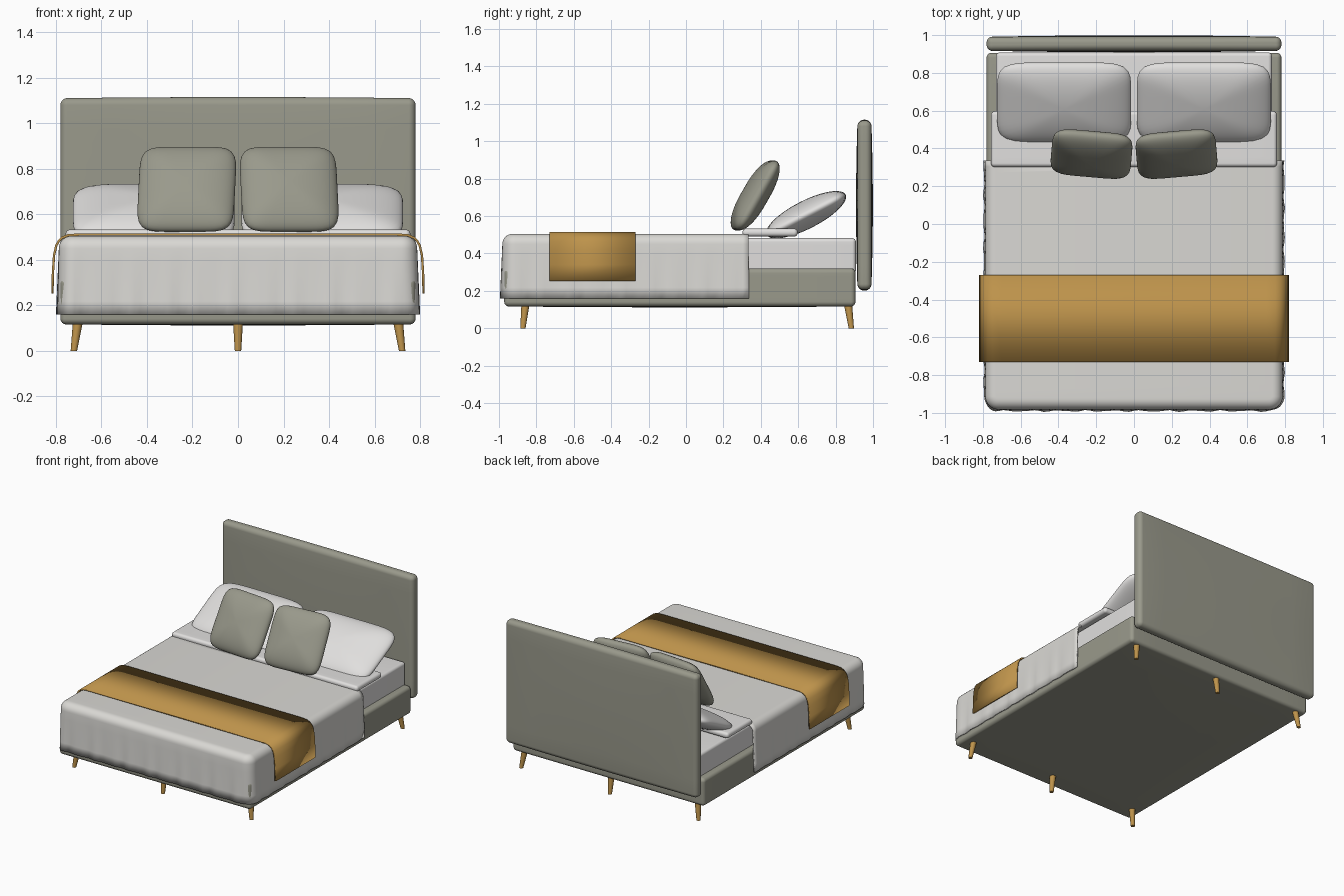
import bpy, bmesh, math
from mathutils import Matrix, Vector

if "Cube" in bpy.data.objects:
    bpy.data.objects.remove(bpy.data.objects["Cube"])


def material(name, rgb):
    m = bpy.data.materials.new(name)
    m.diffuse_color = (*rgb, 1)
    m.use_nodes = True
    m.node_tree.nodes["Principled BSDF"].inputs["Base Color"].default_value = m.diffuse_color
    return m


GREY = material("sage grey fabric", (0.32, 0.32, 0.26))
LINEN = material("warm white linen", (0.70, 0.69, 0.66))
WHITE = material("soft white cotton", (0.75, 0.74, 0.73))
OCHRE = material("ochre", (0.51, 0.29, 0.07))


def finish(name, bm, mat, matrix=None, angle=40, recalc=True):
    if recalc:
        bmesh.ops.recalc_face_normals(bm, faces=bm.faces)
    me = bpy.data.meshes.new(name)
    bm.to_mesh(me)
    bm.free()
    me.materials.append(mat)
    ob = bpy.data.objects.new(name, me)
    bpy.context.collection.objects.link(ob)
    if matrix is not None:
        ob.matrix_world = matrix
    bpy.ops.object.select_all(action='DESELECT')
    ob.select_set(True)
    bpy.context.view_layer.objects.active = ob
    bpy.ops.object.shade_smooth_by_angle(angle=math.radians(angle))
    return ob


def soft_box(name, lo, hi, r, mat, puff=(0, 0, 0)):
    """Rounded box whose faces can bulge outward."""
    half = [(b - a) / 2 for a, b in zip(lo, hi)]
    mid = Vector([(b + a) / 2 for a, b in zip(lo, hi)])
    bm = bmesh.new()
    bmesh.ops.create_cube(bm, size=2)
    bmesh.ops.subdivide_edges(bm, edges=bm.edges[:], cuts=15, use_grid_fill=True)

    def spread(t, h):
        # outer steps fall in the rounded rim, the rest spread evenly
        a, k = abs(t), 0.5
        v = a / k * (h - r) if a <= k else h - r + r * math.tan((a - k) / (1 - k) * math.pi / 4)
        return math.copysign(v, t)

    for v in bm.verts:
        p = Vector([spread(v.co[i], half[i]) for i in range(3)])
        c = Vector([max(-(half[i] - r), min(half[i] - r, p[i])) for i in range(3)])
        p = c + (p - c).normalized() * r
        q = [max(0, 1 - (p[i] / half[i]) ** 2) for i in range(3)]
        for i in range(3):
            j, k = (i + 1) % 3, (i + 2) % 3
            p[i] += puff[i] * p[i] / half[i] * q[j] * q[k]
        v.co = p + mid
    return finish(name, bm, mat)


def pillow(name, loc, half, tilt, yaw, mat):
    """Squircle outline with an elliptical thickness."""
    bm = bmesh.new()
    bmesh.ops.create_uvsphere(bm, u_segments=64, v_segments=28, radius=1)
    n = 6
    for v in bm.verts:
        x, y, z = v.co
        rho = math.hypot(x, y)
        if rho > 1e-5:
            s = 1 / (abs(x / rho) ** n + abs(y / rho) ** n) ** (1 / n)
            x, y = x * s, y * s
        v.co = (x * half[0], y * half[1], z * half[2])
    m = (Matrix.Translation(loc) @ Matrix.Rotation(math.radians(yaw), 4, 'Z')
         @ Matrix.Rotation(math.radians(tilt), 4, 'X'))
    return finish(name, bm, mat, m, 180)


# Upholstered frame, headboard, mattress and folded sheet
soft_box("headboard", (-0.78, 0.917, 0.207), (0.78, 0.991, 1.11), 0.03, GREY, (0, 0.008, 0.005))
soft_box("bed_base", (-0.78, -0.972, 0.117), (0.78, 0.906, 0.32), 0.025, GREY, (0, 0, 0.005))
soft_box("mattress", (-0.73, -0.93, 0.29), (0.73, 0.908, 0.482), 0.02, WHITE)
soft_box("folded_sheet", (-0.757, 0.302, 0.490), (0.757, 0.597, 0.533), 0.02, WHITE)

# Pillows and cushions
for side, s in (("left", -1), ("right", 1)):
    pillow(side + "_pillow", (s * 0.37, 0.642, 0.607), (0.355, 0.237, 0.075), 27, 0, WHITE)
    pillow(side + "_cushion", (s * 0.225, 0.37, 0.71), (0.213, 0.212, 0.07), 60, s * 5, GREY)


# Duvet: U-shaped rings round both sides and the foot, capped on top
def duvet():
    X, F, B, R = 0.787, -0.982, 0.335, 0.07
    path = []
    for i in range(41):
        path.append((-X, B + (F + R - B) * i / 40, -1, 0))
    for i in range(1, 8):
        a = math.pi + math.pi / 2 * i / 8
        path.append((-X + R + R * math.cos(a), F + R + R * math.sin(a), math.cos(a), math.sin(a)))
    for i in range(61):
        path.append((-(X - R) + 2 * (X - R) * i / 60, F, 0, -1))
    for i in range(1, 8):
        a = 1.5 * math.pi + math.pi / 2 * i / 8
        path.append((X - R + R * math.cos(a), F + R + R * math.sin(a), math.cos(a), math.sin(a)))
    for i in range(41):
        path.append((X, F + R + (B - F - R) * i / 40, 1, 0))

    rows = [(0.008 * (1 - t), 0.16 + 0.29 * t, 0.005 * (1 - t)) for t in (0, .2, .4, .6, .8, 1)]
    for i in range(1, 8):
        a = math.pi / 2 * i / 7
        rows.append((-0.055 * (1 - math.cos(a)), 0.45 + 0.055 * math.sin(a), 0))
    bm = bmesh.new()
    rings = []
    for off, z, amp in rows:
        ring, s, last = [], 0, path[0]
        for p in path:
            s += math.hypot(p[0] - last[0], p[1] - last[1])
            last = p
            d = off + amp * (math.sin(44 * s) + 0.5 * math.sin(71 * s + 1)) / 1.5
            ring.append(bm.verts.new((p[0] + p[2] * d, p[1] + p[3] * d, z)))
        rings.append(ring)
    for a, b in zip(rings, rings[1:]):
        for i in range(len(path) - 1):
            bm.faces.new((a[i], a[i + 1], b[i + 1], b[i]))
    bm.faces.new(rings[-1])
    ob = finish("duvet", bm, LINEN, recalc=False)
    mod = ob.modifiers.new("thickness", 'SOLIDIFY')
    mod.thickness = 0.012
    mod.offset = -1


duvet()

# Throw blanket draped across the foot
half = [(0.815, 0.252), (0.813, 0.34), (0.808, 0.42), (0.798, 0.463), (0.788, 0.482),
        (0.773, 0.497), (0.747, 0.508), (0.70, 0.511)]
profile = half + [(-x, z) for x, z in reversed(half)]
bm = bmesh.new()
cols = [[bm.verts.new((x, y, z)) for x, z in profile] for y in (-0.73, -0.27)]
for i in range(len(profile) - 1):
    bm.faces.new((cols[0][i], cols[1][i], cols[1][i + 1], cols[0][i + 1]))
throw = finish("throw_blanket", bm, OCHRE)
mod = throw.modifiers.new("thickness", 'SOLIDIFY')
mod.thickness = 0.010
mod.offset = 0

# Tapered, splayed legs at head and foot
for end, y0, y1 in (("front", -0.858, -0.872), ("back", 0.866, 0.884)):
    for side, s in (("left", -1), ("middle", 0), ("right", 1)):
        bm = bmesh.new()
        bmesh.ops.create_cone(bm, cap_ends=True, segments=20, radius1=0.014, radius2=0.022, depth=0.13)
        for v in bm.verts:
            t = v.co.z / 0.13 + 0.5
            v.co += Vector((s * (0.721 - 0.018 * t), y1 + (y0 - y1) * t, 0.065))
        finish(end + "_" + side + "_leg", bm, OCHRE)
